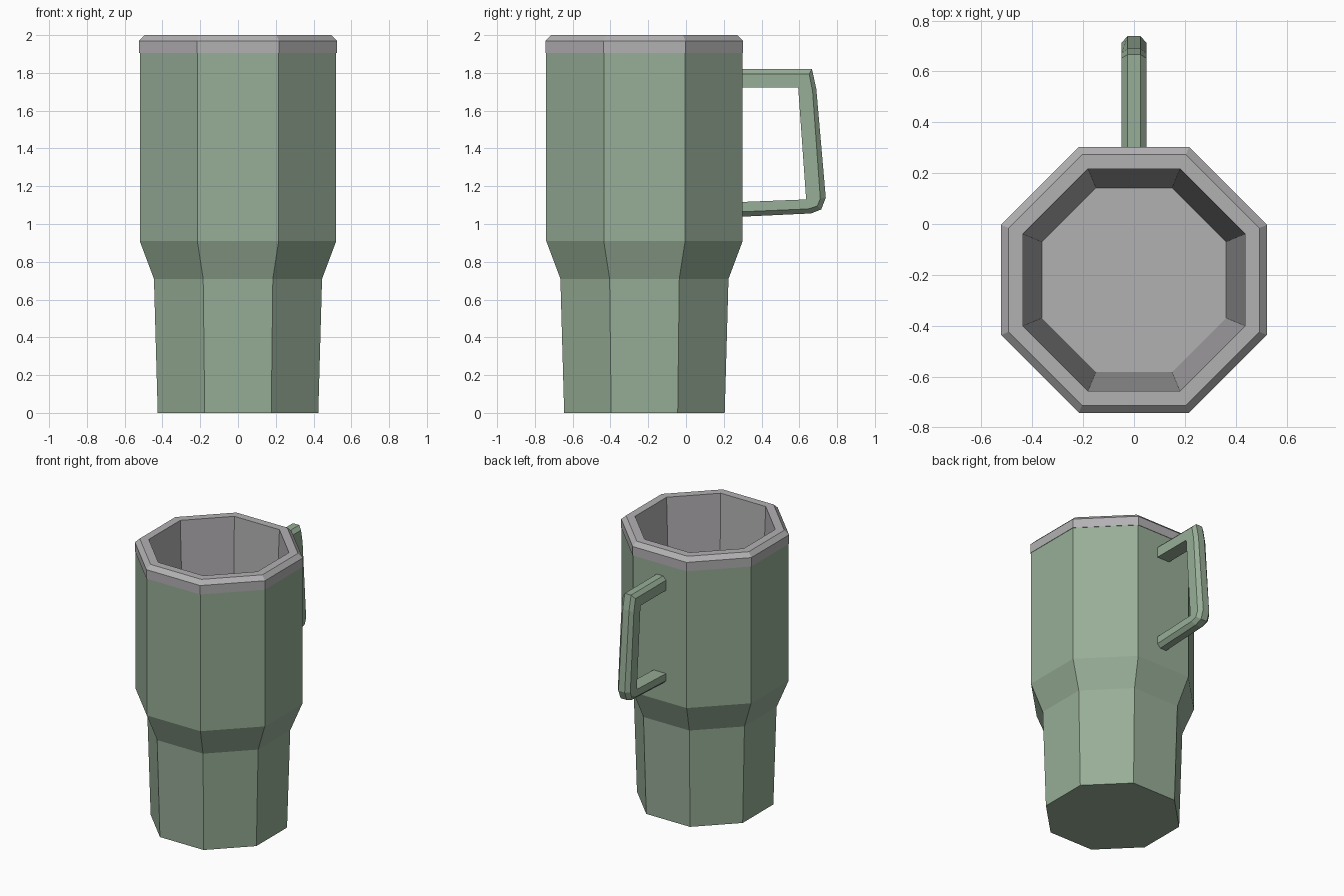
import bpy, bmesh, math

if "Cube" in bpy.data.objects:
    bpy.data.objects.remove(bpy.data.objects["Cube"])

CY = -0.22  # cup axis in y


def material(name, rgb):
    m = bpy.data.materials.new(name)
    m.diffuse_color = (*rgb, 1)
    m.use_nodes = True
    m.node_tree.nodes["Principled BSDF"].inputs["Base Color"].default_value = m.diffuse_color
    return m


sage = material("sage green", (0.31, 0.42, 0.31))
grey = material("warm grey", (0.45, 0.44, 0.45))


def finish(bm, name, mat):
    bmesh.ops.remove_doubles(bm, verts=bm.verts, dist=1e-4)
    bmesh.ops.recalc_face_normals(bm, faces=bm.faces)
    me = bpy.data.meshes.new(name)
    bm.to_mesh(me)
    bm.free()
    me.materials.append(mat)
    ob = bpy.data.objects.new(name, me)
    bpy.context.collection.objects.link(ob)
    return ob


def loft(rings, name, mat):
    """Skin a list of point rings and cap both ends."""
    bm = bmesh.new()
    vs = [[bm.verts.new(p) for p in r] for r in rings]
    n = len(vs[0])
    for a, b in zip(vs, vs[1:]):
        for i in range(n):
            j = (i + 1) % n
            bm.faces.new((a[i], a[j], b[j], b[i]))
    bm.faces.new(vs[0])
    bm.faces.new(vs[-1])
    return finish(bm, name, mat)


def octagon(apothem, z):
    r = apothem / math.cos(math.pi / 8)
    angles = [math.pi / 8 + k * math.pi / 4 for k in range(8)]
    return [(r * math.cos(a), CY + r * math.sin(a), z) for a in angles]


# Outer shell: open at the top, closed by the liner's rim
shell = [(0.425, 0), (0.445, 0.71), (0.52, 0.91), (0.52, 1.905)]
cup = loft([octagon(*p) for p in shell], "cup_body", sage)
bm = bmesh.new()
bm.from_mesh(cup.data)
bmesh.ops.delete(bm, geom=[f for f in bm.faces if f.normal.z > 0.9], context='FACES_ONLY')
bm.to_mesh(cup.data)
bm.free()

# Rim and hollow interior down to the floor
liner = [(0.515, 1.905), (0.523, 1.905), (0.523, 1.97), (0.493, 2.0),
         (0.437, 2.0), (0.362, 0.08)]
rim = loft([octagon(*p) for p in liner], "rim_and_liner", grey)
bm = bmesh.new()
bm.from_mesh(rim.data)
cap = [f for f in bm.faces if len(f.verts) == 8 and f.calc_center_median().z > 1]
bmesh.ops.delete(bm, geom=cap, context='FACES_ONLY')
bm.to_mesh(rim.data)
bm.free()

# Handle: each station holds (y, z) of the outer face, chamfer edge and inner face
stations = [
    ((0.28, 1.82), (0.28, 1.795), (0.28, 1.722)),
    ((0.667, 1.82), (0.652, 1.795), (0.594, 1.722)),
    ((0.69, 1.714), (0.67, 1.705), (0.594, 1.722)),
    ((0.74, 1.14), (0.711, 1.135), (0.636, 1.13)),
    ((0.716, 1.077), (0.695, 1.095), (0.636, 1.13)),
    ((0.663, 1.056), (0.647, 1.08), (0.636, 1.13)),
    ((0.28, 1.038), (0.28, 1.064), (0.28, 1.116)),
]
rings = []
for out, cham, inn in stations:
    side = [(0.025, out), (0.05, cham), (0.05, inn)]
    rings.append([(x, *p) for x, p in side] + [(-x, *p) for x, p in reversed(side)])
loft(rings, "handle", sage)
